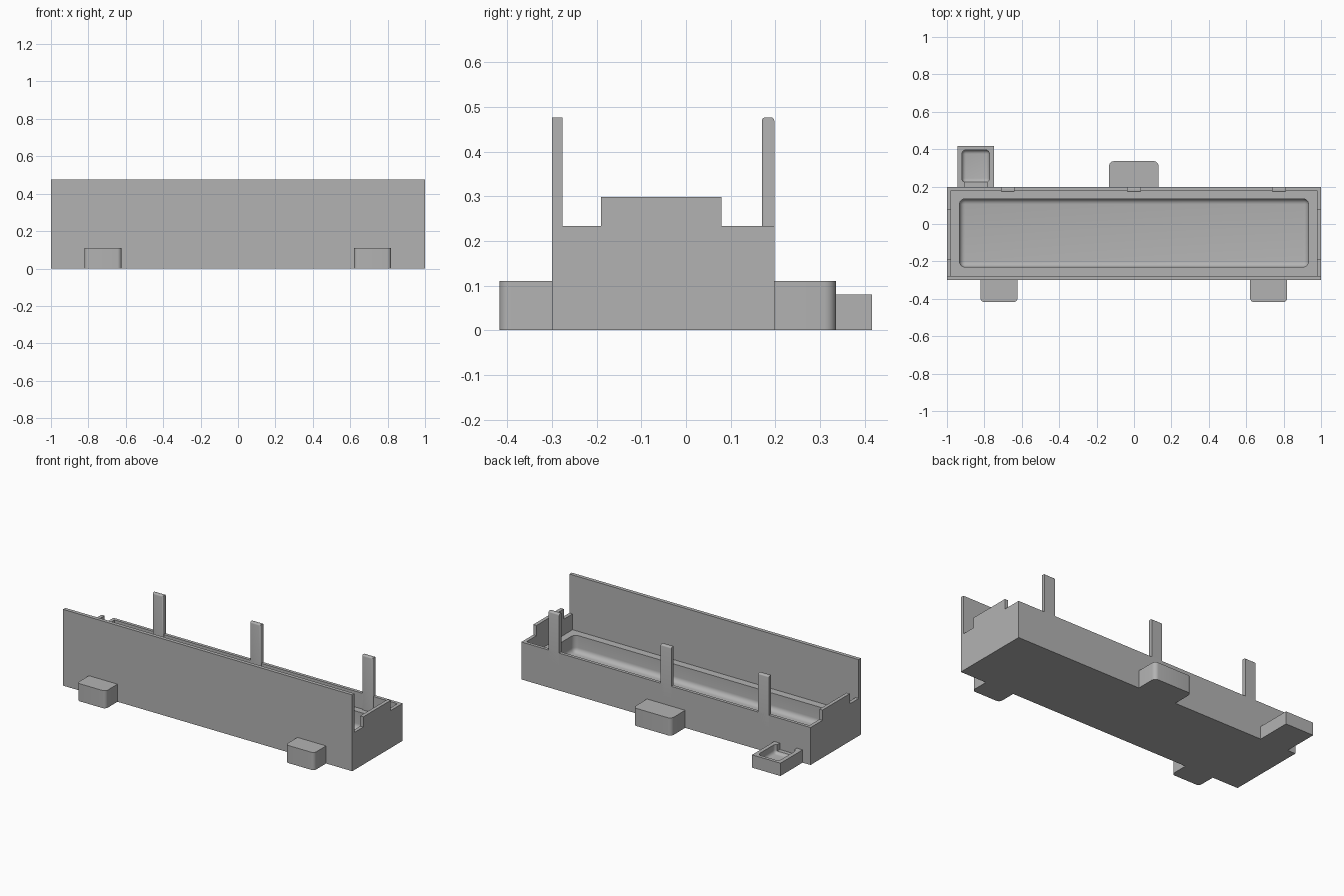
import bpy
import bmesh
from mathutils import Vector

old = bpy.data.objects.get("Cube")
if old:
    bpy.data.objects.remove(old, do_unlink=True)

grey = bpy.data.materials.new("plain grey")
grey.use_nodes = True
colour = (0.45, 0.45, 0.45, 1)
grey.diffuse_color = colour
grey.node_tree.nodes["Principled BSDF"].inputs["Base Color"].default_value = colour


def make_object(name, bm):
    bmesh.ops.recalc_face_normals(bm, faces=bm.faces)
    mesh = bpy.data.meshes.new(name)
    bm.to_mesh(mesh)
    bm.free()
    mesh.materials.append(grey)
    obj = bpy.data.objects.new(name, mesh)
    bpy.context.collection.objects.link(obj)
    return obj


def box(name, x, y, z, radius=0, pick=None, segments=6):
    """Box from (min, max) ranges; pick(a, b) chooses the edges to round."""
    bm = bmesh.new()
    bmesh.ops.create_cube(bm, size=1)
    low, high = Vector((x[0], y[0], z[0])), Vector((x[1], y[1], z[1]))
    for v in bm.verts:
        v.co = [high[i] if v.co[i] > 0 else low[i] for i in range(3)]
    if radius:
        edges = [e for e in bm.edges if pick(e.verts[0].co, e.verts[1].co)]
        bmesh.ops.bevel(bm, geom=edges, offset=radius, segments=segments,
                        profile=0.5, affect='EDGES')
    return make_object(name, bm)


def smooth(obj):
    bpy.ops.object.select_all(action='DESELECT')
    obj.select_set(True)
    bpy.context.view_layer.objects.active = obj
    bpy.ops.object.shade_smooth_by_angle(angle=0.6)


def cut(obj, cutter):
    bpy.context.view_layer.objects.active = obj
    mod = obj.modifiers.new("cut", 'BOOLEAN')
    mod.operation = 'DIFFERENCE'
    mod.solver = 'EXACT'
    mod.object = cutter
    bpy.ops.object.modifier_apply(modifier=mod.name)
    bpy.data.objects.remove(cutter, do_unlink=True)


def upright(a, b):
    return abs(a.z - b.z) > 0.01


def basin_edges(top):
    # every edge except those around the open top
    return lambda a, b: min(a.z, b.z) < top - 0.001


# Trough body: end profile swept along the length
FRONT, BACK, RIM, LEDGE, TOP = -0.30, 0.198, 0.234, 0.135, 0.477
profile = [(FRONT, 0), (BACK, 0), (BACK, RIM), (0.08, RIM), (0.08, 0.298),
           (-0.19, 0.298), (-0.19, RIM), (-0.277, RIM), (-0.277, TOP), (FRONT, TOP)]
bm = bmesh.new()
face = bm.faces.new([bm.verts.new((-1, y, z)) for y, z in profile])
swept = bmesh.ops.extrude_face_region(bm, geom=[face])
bmesh.ops.translate(bm, vec=(2, 0, 0),
                    verts=[g for g in swept["geom"] if isinstance(g, bmesh.types.BMVert)])
body = make_object("trough_body", bm)

# Upper recess, then the rounded basin below its ledge
cut(body, box("recess_cutter", (-0.978, 0.978), (-0.277, 0.178), (LEDGE, 0.6)))
cut(body, box("basin_cutter", (-0.933, 0.933), (-0.23, 0.135), (0.03, 0.4),
              0.03, basin_edges(0.4)))
smooth(body)

# Upright posts along the back rim
for label, x in (("right", -0.675), ("middle", 0), ("left", 0.775)):
    post = box(label + "_post", (x - 0.037, x + 0.037), (0.17, BACK), (LEDGE, TOP),
               0.008, lambda a, b: (upright(a, b) and a.y < 0.18)
               or (min(a.z, b.z) > 0.4 and abs(a.x - b.x) > 0.01), 3)
    smooth(post)

# Front feet
for label, x in (("right", -0.722), ("left", 0.72)):
    foot = box(label + "_front_foot", (x - 0.099, x + 0.099), (-0.418, FRONT), (0, 0.11),
               0.022, lambda a, b: upright(a, b) and a.y < -0.4)
    smooth(foot)

# Rear foot
smooth(box("rear_foot", (-0.133, 0.131), (BACK, 0.336), (0, 0.11),
           0.026, lambda a, b: upright(a, b) and a.y > 0.3))

# Small cup at the back with a channel towards the trough
cup = box("side_cup", (-0.945, -0.749), (BACK, 0.417), (0, 0.08))
cut(cup, box("cup_cutter", (-0.92, -0.773), (0.222, 0.396), (0.025, 0.2),
             0.022, basin_edges(0.2)))
cut(cup, box("channel_cutter", (-0.905, -0.787), (0.15, 0.25), (0.04, 0.2)))
smooth(cup)
